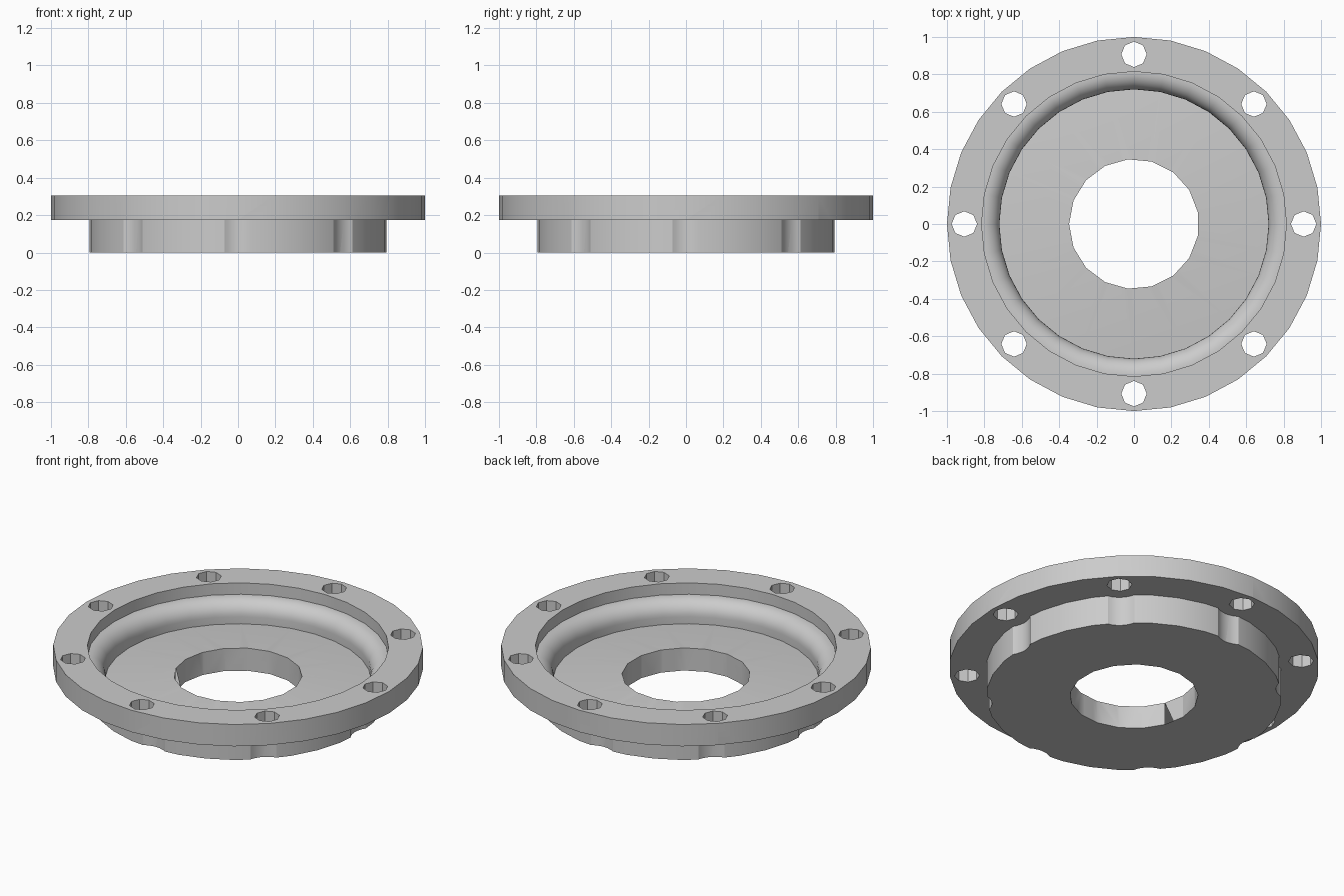
import bpy, bmesh, math
from mathutils import Matrix

cube = bpy.data.objects.get("Cube")
if cube:
    bpy.data.objects.remove(cube, do_unlink=True)

SIDES = 32          # facets around the cover
BOLTS = 8           # bolt holes and matching boss notches
BOLT_CIRCLE = 0.907
FLANGE_Z, TOP_Z = 0.175, 0.305
LEDGE_Z, FLOOR_EDGE_Z, FLOOR_HUB_Z = 0.237, 0.105, 0.135

metal = bpy.data.materials.new("plain grey metal")
metal.use_nodes = True
grey = (0.6, 0.6, 0.6, 1)
metal.diffuse_color = grey
metal.node_tree.nodes["Principled BSDF"].inputs["Base Color"].default_value = grey


def make_object(name, bm):
    mesh = bpy.data.meshes.new(name)
    bm.to_mesh(mesh)
    bm.free()
    obj = bpy.data.objects.new(name, mesh)
    bpy.context.collection.objects.link(obj)
    mesh.materials.append(metal)
    return obj


def lathe(name, profile):
    bm = bmesh.new()
    verts = [bm.verts.new((r, 0, z)) for r, z in profile]
    edges = [bm.edges.new(pair) for pair in zip(verts, verts[1:])]
    bmesh.ops.spin(bm, geom=verts + edges, cent=(0, 0, 0), axis=(0, 0, 1),
                   angle=math.tau, steps=SIDES)
    bmesh.ops.remove_doubles(bm, verts=bm.verts[:], dist=0.0005)
    bmesh.ops.recalc_face_normals(bm, faces=bm.faces[:])
    return make_object(name, bm)


def add_cylinder(bm, radius, sides, low, high, x=0, y=0, turn=0):
    place = Matrix.Translation((x, y, (low + high) / 2)) @ Matrix.Rotation(turn, 4, 'Z')
    bmesh.ops.create_cone(bm, cap_ends=True, segments=sides, radius1=radius,
                          radius2=radius, depth=high - low, matrix=place)


def cut(body, name, fill):
    bm = bmesh.new()
    fill(bm)
    cutter = make_object(name, bm)
    mod = body.modifiers.new(name, 'BOOLEAN')
    mod.operation, mod.solver, mod.object = 'DIFFERENCE', 'EXACT', cutter
    bpy.context.view_layer.objects.active = body
    bpy.ops.object.modifier_apply(modifier=mod.name)
    bpy.data.objects.remove(cutter, do_unlink=True)


def ring(radius, sides, low, high):
    def fill(bm):
        for i in range(BOLTS):
            a = math.tau * i / BOLTS
            add_cylinder(bm, radius, sides, low, high,
                         BOLT_CIRCLE * math.cos(a), BOLT_CIRCLE * math.sin(a))
    return fill


# Turned body: boss, flange, recessed ledge, rounded lip and gently coned floor
lip = [(0.81 - 0.09 * math.sin(a), LEDGE_Z - 0.09 * (1 - math.cos(a)))
       for a in (math.pi / 2 * i / 8 for i in range(9))]
profile = [(0, 0), (0.8, 0), (0.8, FLANGE_Z), (1, FLANGE_Z), (1, TOP_Z), (0.815, TOP_Z),
           (0.815, LEDGE_Z)] + lip + [(0.72, FLOOR_EDGE_Z), (0.345, FLOOR_HUB_Z), (0, FLOOR_HUB_Z)]
cover = lathe("flanged_cover", profile)

# Centre bore, bolt holes and clearance notches under the flange
cut(cover, "bore_cutter", lambda bm: add_cylinder(bm, 0.347, 17, -0.1, 0.5, turn=math.pi / 2))
cut(cover, "bolt_hole_cutter", ring(0.068, 8, 0.1, 0.5))
cut(cover, "notch_cutter", ring(0.135, 32, -0.1, FLANGE_Z))

bpy.ops.object.select_all(action='DESELECT')
cover.select_set(True)
bpy.context.view_layer.objects.active = cover
bpy.ops.object.shade_smooth_by_angle(angle=math.radians(30))
